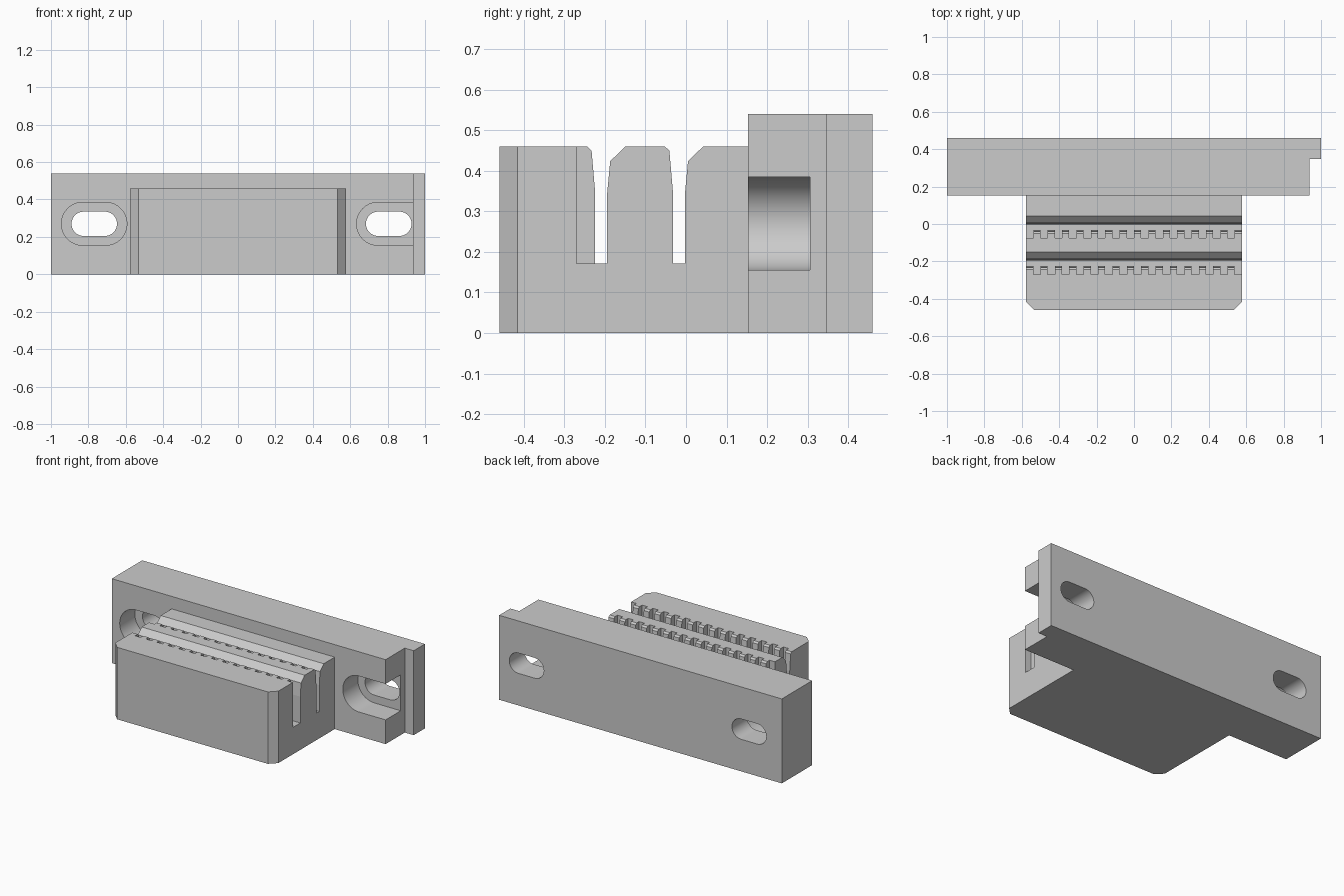
import bpy, bmesh, math
from mathutils import Vector

cube = bpy.data.objects.get("Cube")
if cube:
    bpy.data.objects.remove(cube, do_unlink=True)

grey = bpy.data.materials.new("light_grey")
grey.use_nodes = True
colour = (0.6, 0.6, 0.6, 1)
grey.diffuse_color = colour
grey.node_tree.nodes["Principled BSDF"].inputs["Base Color"].default_value = colour


def finish(name, bm):
    bmesh.ops.recalc_face_normals(bm, faces=bm.faces)
    mesh = bpy.data.meshes.new(name)
    bm.to_mesh(mesh)
    bm.free()
    mesh.materials.append(grey)
    obj = bpy.data.objects.new(name, mesh)
    bpy.context.collection.objects.link(obj)
    return obj


def prism(bm, points, direction):
    """Extrude a closed 3D outline along a direction."""
    face = bm.faces.new([bm.verts.new(p) for p in points])
    ext = bmesh.ops.extrude_face_region(bm, geom=[face], use_keep_orig=True)
    moved = [v for v in ext["geom"] if isinstance(v, bmesh.types.BMVert)]
    bmesh.ops.translate(bm, verts=moved, vec=Vector(direction))


def box(bm, x0, x1, y0, y1, z0, z1):
    prism(bm, [(x0, y0, z0), (x1, y0, z0), (x1, y1, z0), (x0, y1, z0)], (0, 0, z1 - z0))


def slot(bm, x0, x1, radius, y0, y1, open_end=False):
    """Rounded slot along x, cut in the y direction; may be square at +x."""
    n, z = 32, SLOT_Z
    arc = [math.pi * (0.5 + i / n) for i in range(n + 1)]
    pts = [(x0 + radius + radius * math.cos(a), y0, z + radius * math.sin(a)) for a in arc]
    if open_end:
        pts += [(x1, y0, z - radius), (x1, y0, z + radius)]
    else:
        pts += [(x1 - radius - radius * math.cos(a), y0, z - radius * math.sin(a)) for a in arc]
    prism(bm, pts, (0, y1 - y0, 0))


def combine(target, other, operation):
    """Apply a boolean and drop the helper object."""
    other.hide_render = True
    mod = target.modifiers.new("combine", "BOOLEAN")
    mod.operation, mod.solver, mod.object = operation, "EXACT", other
    graph = bpy.context.evaluated_depsgraph_get()
    mesh = bpy.data.meshes.new_from_object(target.evaluated_get(graph))
    target.modifiers.clear()
    target.data = mesh
    bpy.data.objects.remove(other, do_unlink=True)


W, FRONT, FACE, BACK = 0.577, -0.46, 0.153, 0.46
TOP, FLOOR, SLOT_Z = 0.46, 0.172, 0.27

# Mounting plate with a stepped +x end
bm = bmesh.new()
prism(bm, [(-1, FACE, 0), (0.937, FACE, 0), (0.937, 0.347, 0),
           (1, 0.347, 0), (1, BACK, 0), (-1, BACK, 0)], (0, 0, 0.54))
body = finish("belt_clamp_body", bm)

# Screw slots and their counterbores; the +x counterbore runs out of the end
bm = bmesh.new()
slot(bm, -0.89, -0.647, 0.065, 0.25, 0.6)
slot(bm, 0.684, 0.928, 0.065, 0.25, 0.6)
holes = finish("screw_slot_cutter", bm)
bm = bmesh.new()
slot(bm, -0.944, -0.594, 0.115, 0.1, 0.306)
slot(bm, 0.634, 1.1, 0.115, 0.1, 0.306, open_end=True)
bores = finish("counterbore_cutter", bm)
combine(body, holes, "DIFFERENCE")
combine(body, bores, "DIFFERENCE")

# Clamp block: side profile with two belt grooves and lead-in lips
profile = [(FRONT, 0), (FRONT, TOP)]
for y in (-0.224, -0.032):
    profile += [(y - 0.02, TOP), (y - 0.009, 0.45), (y, 0.345), (y, FLOOR),
                (y + 0.029, FLOOR), (y + 0.029, 0.34), (y + 0.037, 0.424), (y + 0.074, TOP)]
profile += [(0.2, TOP), (0.2, 0)]
bm = bmesh.new()
prism(bm, [(-W, y, z) for y, z in profile], (2 * W, 0, 0))
corners = [e for e in bm.edges
           if all(abs(v.co.y - FRONT) < 1e-5 for v in e.verts)
           and abs(e.verts[0].co.x - e.verts[1].co.x) < 1e-5]
bmesh.ops.bevel(bm, geom=corners, offset=0.044, segments=1, affect="EDGES")
block = finish("clamp_block", bm)

# Tooth gaps in each groove, staggered by half a pitch
bm = bmesh.new()
TEETH = 15
pitch = 2 * W / TEETH
for y0, y1, shift in ((-0.27, -0.21, 0.5), (-0.075, -0.018, 0)):
    for i in range(TEETH):
        a = -W + (i + shift) * pitch
        b = a + pitch / 2
        if shift == 0 and i == 0:
            a -= 0.05
        if shift and i == TEETH - 1:
            b += 0.05
        box(bm, a, b, y0, y1, FLOOR, 0.6)
combine(block, finish("tooth_gap_cutter", bm), "DIFFERENCE")
combine(body, block, "UNION")

# Smooth slot walls, flat elsewhere
bpy.ops.object.select_all(action="DESELECT")
body.select_set(True)
bpy.context.view_layer.objects.active = body
bpy.ops.object.shade_smooth_by_angle(angle=math.radians(30))
for poly in body.data.polygons:
    if poly.center.y < FACE + 0.001:
        poly.use_smooth = False
